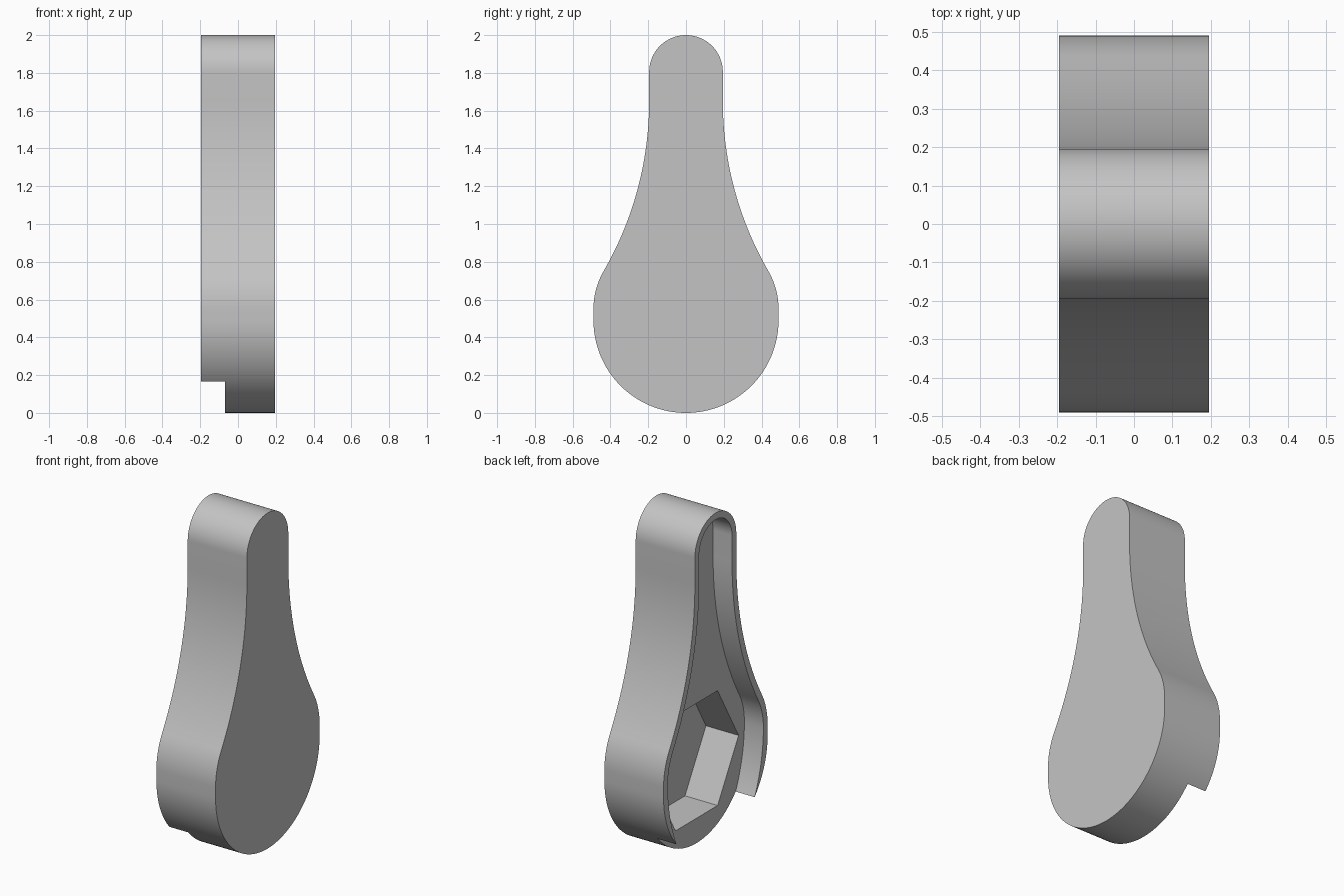
import bpy
import bmesh
from math import sin, cos, radians

if "Cube" in bpy.data.objects:
    bpy.data.objects.remove(bpy.data.objects["Cube"], do_unlink=True)

HALF = 0.195      # half thickness of the body
FLOOR = -0.07     # floor of the open recess
NOTCH = 0.165     # height where the rim stops


def arc(cy, cz, r, start, end, steps):
    angles = [radians(start + (end - start) * i / steps) for i in range(steps + 1)]
    return [(cy + r * cos(a), cz + r * sin(a)) for a in angles]


def upper_half(inset):
    """Outline from the top centre down to the widest point, on the +y side."""
    points = arc(0, 1.805, HALF - inset, 90, 0, 20)
    points += arc(HALF + 1.798, 1.65, 1.798 + inset, 180, 209.8, 28)
    points += arc(0.09, 0.55, 0.4 - inset, 29, 0, 12)
    return points


def mirrored(half):
    return half + [(-y, z) for y, z in reversed(half) if y > 0.0001]


def prism(name, outline, x0, x1):
    bm = bmesh.new()
    face = bm.faces.new([bm.verts.new((x0, y, z)) for y, z in outline])
    extruded = bmesh.ops.extrude_face_region(bm, geom=[face])["geom"]
    moved = [v for v in extruded if isinstance(v, bmesh.types.BMVert)]
    bmesh.ops.translate(bm, verts=moved, vec=(x1 - x0, 0, 0))
    bmesh.ops.recalc_face_normals(bm, faces=bm.faces)
    mesh = bpy.data.meshes.new(name)
    bm.to_mesh(mesh)
    bm.free()
    obj = bpy.data.objects.new(name, mesh)
    bpy.context.collection.objects.link(obj)
    return obj


def cut(target, cutter):
    cutter.hide_render = True
    mod = target.modifiers.new("cut", "BOOLEAN")
    mod.operation = "DIFFERENCE"
    mod.solver = "EXACT"
    mod.object = cutter
    bpy.context.view_layer.objects.active = target
    bpy.ops.object.modifier_apply(modifier=mod.name)
    bpy.data.objects.remove(cutter, do_unlink=True)


# Solid pear-shaped body
body = prism("lever_body", mirrored(upper_half(0) + arc(0, 0.49, 0.49, 0, -90, 32)), -HALF, HALF)

# Open recess, its rim tapering out above the bottom notch
taper = arc(0.45 - 0.934, 0.55, 0.934, -1, -24.3, 14)[:-1]
recess = upper_half(0.04) + taper + [(0.367, NOTCH), (0.6, NOTCH), (0.6, -0.1)]
cut(body, prism("recess_cutter", mirrored(recess), -0.3, FLOOR))

# Hexagonal socket in the recess floor
hexagon = arc(0, 0.49, 0.395, 0, 300, 5)
cut(body, prism("socket_cutter", hexagon, FLOOR - 0.05, 0.145))

# Plain grey finish
grey = bpy.data.materials.new("light_grey")
grey.use_nodes = True
colour = (0.55, 0.55, 0.55, 1)
grey.diffuse_color = colour
grey.node_tree.nodes["Principled BSDF"].inputs["Base Color"].default_value = colour
body.data.materials.clear()
body.data.materials.append(grey)

bpy.ops.object.select_all(action="DESELECT")
body.select_set(True)
bpy.context.view_layer.objects.active = body
bpy.ops.object.shade_smooth_by_angle(angle=radians(25))
